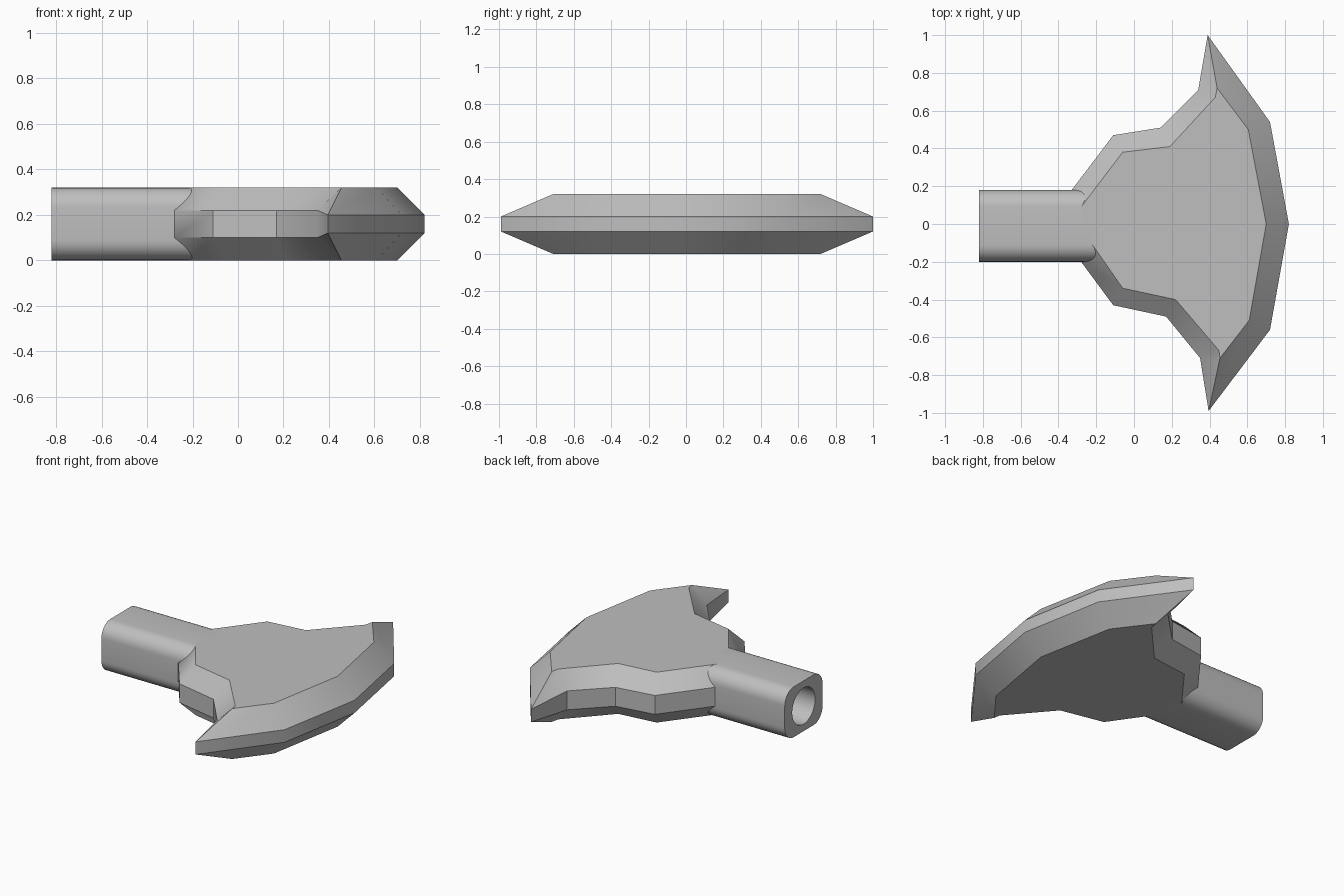
import bpy, bmesh, math

cube = bpy.data.objects.get("Cube")
if cube:
    bpy.data.objects.remove(cube, do_unlink=True)

# Single grey material
grey = bpy.data.materials.new("plain grey")
grey.use_nodes = True
colour = (0.52, 0.52, 0.52, 1)
grey.diffuse_color = colour
grey.node_tree.nodes["Principled BSDF"].inputs["Base Color"].default_value = colour

HEIGHT = 0.32


def bridge(bm, a, b):
    """Join two equal vertex loops with quads."""
    n = len(a)
    for i in range(n):
        j = (i + 1) % n
        bm.faces.new((a[i], a[j], b[j], b[i]))


def finish(bm, name):
    bmesh.ops.recalc_face_normals(bm, faces=bm.faces)
    mesh = bpy.data.meshes.new(name)
    bm.to_mesh(mesh)
    bm.free()
    obj = bpy.data.objects.new(name, mesh)
    bpy.context.collection.objects.link(obj)
    mesh.materials.append(grey)
    bpy.ops.object.select_all(action='DESELECT')
    obj.select_set(True)
    bpy.context.view_layer.objects.active = obj
    bpy.ops.object.shade_smooth_by_angle(angle=math.radians(35))
    return obj


# Blade: (outer x, outer y, flat x, flat y, half thickness of rim)
rim = [
    (0.82, 0.00, 0.70, 0.00, 0.04),
    (0.72, 0.54, 0.605, 0.50, 0.04),
    (0.39, 1.00, 0.44, 0.72, 0.04),
    (0.34, 0.71, 0.43, 0.67, 0.06),
    (0.14, 0.51, 0.19, 0.41, 0.06),
    (-0.11, 0.47, -0.06, 0.38, 0.06),
    (-0.33, 0.18, -0.28, 0.09, 0.06),
    (-0.28, -0.20, -0.22, -0.11, 0.06),
    (-0.11, -0.43, -0.06, -0.34, 0.06),
    (0.17, -0.49, 0.22, -0.40, 0.06),
    (0.35, -0.71, 0.45, -0.67, 0.06),
    (0.395, -0.99, 0.455, -0.71, 0.04),
    (0.72, -0.56, 0.61, -0.51, 0.04),
]
bm = bmesh.new()
mid = HEIGHT / 2
bottom = [bm.verts.new((ix, iy, 0)) for _, _, ix, iy, _ in rim]
low = [bm.verts.new((x, y, mid - t)) for x, y, _, _, t in rim]
high = [bm.verts.new((x, y, mid + t)) for x, y, _, _, t in rim]
top = [bm.verts.new((ix, iy, HEIGHT)) for _, _, ix, iy, _ in rim]
for a, b in ((bottom, low), (low, high), (high, top)):
    bridge(bm, a, b)
bm.faces.new(bottom)
bm.faces.new(top)
finish(bm, "blade")

# Socket: rounded rectangular tube with a round blind hole
START, END, HOLE_END = -0.82, -0.20, -0.33
HALF_Y, RADIUS, HOLE, CENTRE_Y = 0.19, 0.09, 0.115, -0.01
section = []
for sy, sz, quarter in ((1, 1, 0), (-1, 1, 1), (-1, -1, 2), (1, -1, 3)):
    for i in range(9):
        a = (quarter + i / 8) * math.pi / 2
        section.append((sy * (HALF_Y - RADIUS) + RADIUS * math.cos(a),
                        sz * (mid - RADIUS) + RADIUS * math.sin(a)))
hole = []
for i in range(len(section)):
    a = (i + 0.5) / len(section) * 2 * math.pi
    hole.append((HOLE * math.cos(a), HOLE * math.sin(a)))

bm = bmesh.new()


def ring(points, x):
    return [bm.verts.new((x, CENTRE_Y + y, mid + z)) for y, z in points]


back, front = ring(section, END), ring(section, START)
mouth, floor = ring(hole, START), ring(hole, HOLE_END)
for a, b in ((back, front), (front, mouth), (mouth, floor)):
    bridge(bm, a, b)
bm.faces.new(back)
bm.faces.new(floor)
finish(bm, "handle_socket")
